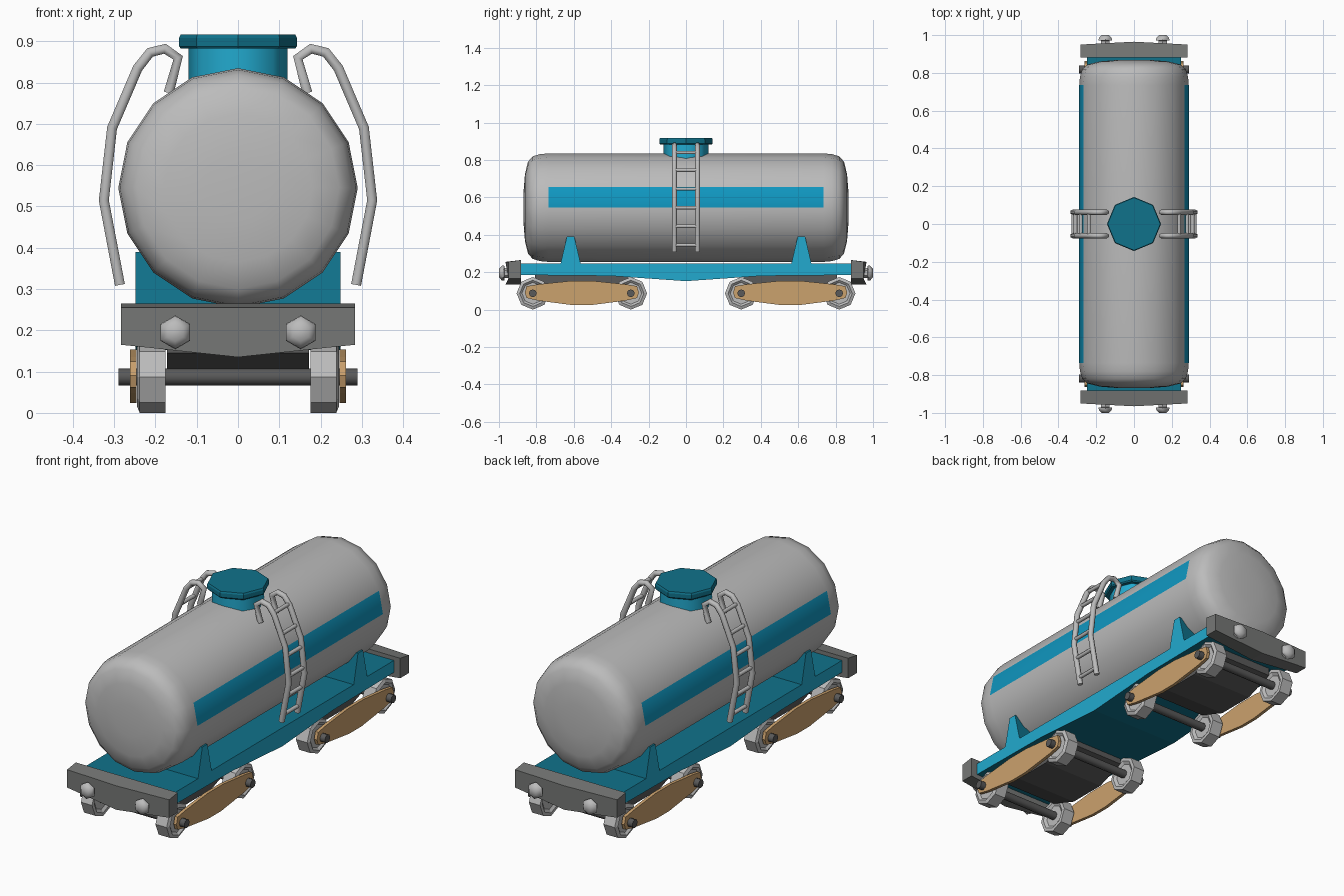
import bpy, bmesh, math
from mathutils import Vector

if "Cube" in bpy.data.objects:
    bpy.data.objects.remove(bpy.data.objects["Cube"])


def material(name, *rgb):
    m = bpy.data.materials.new(name)
    m.diffuse_color = (*rgb, 1)
    m.use_nodes = True
    m.node_tree.nodes["Principled BSDF"].inputs["Base Color"].default_value = m.diffuse_color
    return m


LIGHT = material("light_grey", 0.50, 0.50, 0.50)
TEAL = material("bright_teal", 0.016, 0.40, 0.62)
STRIPE = material("stripe_blue", 0.005, 0.31, 0.53)
DEEP = material("deep_teal", 0.005, 0.17, 0.26)
GREY = material("mid_grey", 0.18, 0.185, 0.18)
DARK = material("dark_grey", 0.10, 0.10, 0.10)
TAN = material("tan", 0.60, 0.36, 0.155)


def finish(name, bm, mats, rule=None, smooth=0):
    bmesh.ops.recalc_face_normals(bm, faces=bm.faces[:])
    if rule:
        for f in bm.faces:
            f.material_index = rule(f)
    me = bpy.data.meshes.new(name)
    bm.to_mesh(me)
    bm.free()
    ob = bpy.data.objects.new(name, me)
    bpy.context.collection.objects.link(ob)
    for m in mats:
        me.materials.append(m)
    if smooth:
        bpy.ops.object.select_all(action='DESELECT')
        ob.select_set(True)
        bpy.context.view_layer.objects.active = ob
        bpy.ops.object.shade_smooth_by_angle(angle=math.radians(smooth))
    return ob


def lathe(name, profile, sides, axis, centre, mats, rule=None, smooth=0):
    """Rings of (radius, height) round an axis, with capped ends."""
    bm = bmesh.new()
    rings = []
    for r, h in profile:
        ring = []
        for i in range(sides):
            a = 2 * math.pi * i / sides
            u, v = r * math.sin(a), r * math.cos(a)
            p = {'x': (h, u, v), 'y': (u, h, v), 'z': (u, v, h)}[axis]
            ring.append(bm.verts.new(Vector(p) + Vector(centre)))
        rings.append(ring)
    for a, b in zip(rings, rings[1:]):
        for i in range(sides):
            j = (i + 1) % sides
            bm.faces.new((a[i], a[j], b[j], b[i]))
    bm.faces.new(rings[0])
    bm.faces.new(rings[-1])
    return finish(name, bm, mats, rule, smooth)


def prism(name, pts, axis, lo, hi, mats, rule=None):
    """Extrude a flat outline along x (pts are y,z) or y (pts are x,z)."""
    bm = bmesh.new()
    place = (lambda p, d: (d, *p)) if axis == 'x' else (lambda p, d: (p[0], d, p[1]))
    a, b = [[bm.verts.new(place(p, d)) for p in pts] for d in (lo, hi)]
    bm.faces.new(a)
    bm.faces.new(b)
    for i in range(len(pts)):
        j = (i + 1) % len(pts)
        bm.faces.new((a[i], a[j], b[j], b[i]))
    return finish(name, bm, mats, rule)


def tube(name, paths, radius, mat):
    cu = bpy.data.curves.new(name, 'CURVE')
    cu.dimensions = '3D'
    cu.bevel_depth = radius
    cu.bevel_resolution = 1
    cu.use_fill_caps = True
    for path in paths:
        s = cu.splines.new('POLY')
        s.points.add(len(path) - 1)
        for p, co in zip(s.points, path):
            p.co = (*co, 1)
        s.use_smooth = True
    cu.materials.append(mat)
    ob = bpy.data.objects.new(name, cu)
    bpy.context.collection.objects.link(ob)
    bpy.ops.object.select_all(action='DESELECT')
    ob.select_set(True)
    bpy.context.view_layer.objects.active = ob
    bpy.ops.object.convert(target='MESH')


# Tank with a stripe along one facet of each side
end = [(0.29, 0.735), (0.286, 0.78), (0.274, 0.82), (0.245, 0.845), (0.18, 0.861), (0.08, 0.869)]
TZ = 0.545


def stripe_rule(f):
    c = f.calc_center_median()
    return int(abs(c.y) < 0.1 and abs(c.x) > 0.2 and TZ < c.z < 0.65)


lathe("tank", [(r, -y) for r, y in reversed(end)] + end, 16, 'y', (0, 0, TZ),
      [LIGHT, STRIPE], stripe_rule, 40)

# Filling dome
lathe("dome_neck", [(0.12, 0.77), (0.12, 0.89)], 8, 'z', (0, 0, 0), [TEAL], None, 50)
lathe("dome_lid", [(0.138, 0.882), (0.143, 0.888), (0.143, 0.908), (0.139, 0.916)], 8, 'z',
      (0, 0, 0), [DEEP])

# Underframe: bright sides, deeper top and bottom
side_bright = lambda f: 0 if abs(f.normal.x) > 0.5 else 1
prism("underframe", [(-0.885, 0.245), (-0.885, 0.185), (-0.4, 0.18), (0, 0.152),
                     (0.4, 0.18), (0.885, 0.185), (0.885, 0.245)],
      'x', -0.248, 0.248, [TEAL, DEEP], side_bright)

rail = [(0.286, 0.31), (0.325, 0.515), (0.305, 0.69), (0.243, 0.835),
        (0.213, 0.873), (0.177, 0.882), (0.145, 0.86), (0.168, 0.775)]


def rail_x(z):
    for (x0, z0), (x1, z1) in zip(rail, rail[1:]):
        if z0 <= z <= z1:
            return x0 + (x1 - x0) * (z - z0) / (z1 - z0)


for s in (-1, 1):
    end_name = "front" if s < 0 else "back"
    side_name = "left" if s < 0 else "right"

    # Tank saddle
    c = 0.617 * s
    prism(end_name + "_saddle", [(c - 0.055, 0.24), (c + 0.055, 0.24),
                                 (c + 0.02, 0.39), (c - 0.02, 0.39)],
          'x', -0.248, 0.248, [TEAL, DEEP], side_bright)

    # End beam, with its outer face pointed in the middle
    beam = prism(end_name + "_beam", [(-0.283, 0.265), (-0.283, 0.165), (0, 0.135),
                                      (0.283, 0.165), (0.283, 0.265), (0, 0.265)],
                 'y', 0.882 * s, 0.95 * s, [GREY])
    for v in beam.data.vertices:
        if abs(v.co.y) > 0.92:
            if abs(v.co.x) < 0.01:
                v.co.y = 0.965 * s
            if v.co.z > 0.2:
                v.co.z = 0.255

    # Buffers
    for x in (-0.152, 0.152):
        lathe(end_name + "_buffer", [(0.026, 0.94 * s), (0.026, 0.97 * s), (0.041, 0.972 * s),
                                     (0.039, 0.985 * s), (0.022, 1.0 * s)],
              6, 'y', (x, 0, 0.195), [LIGHT], None, 50)

    # Ladder hooked over the tank
    rails = [[(s * x, y, z) for x, z in rail] for y in (-0.062, 0.062)]
    tube(side_name + "_ladder_rails", rails, 0.014, LIGHT)
    rungs = [[(s * rail_x(z), y, z) for y in (-0.062, 0.062)]
             for z in (0.345, 0.445, 0.545, 0.645, 0.745, 0.84)]
    tube(side_name + "_ladder_rungs", rungs, 0.010, LIGHT)

    # Bogie: centre block, side frames, axles and wheels
    b = 0.557 * s
    prism(end_name + "_bogie_block", [(b - 0.25, 0.19), (b - 0.25, 0.145), (b - 0.1, 0.09),
                                      (b + 0.1, 0.09), (b + 0.25, 0.145), (b + 0.25, 0.19)],
          'x', -0.172, 0.172, [DARK])
    half = [(0.295, 0.062), (0.305, 0.09), (0.295, 0.125), (0.235, 0.135), (0.06, 0.153)]
    low = [(0.05, 0.024), (0.235, 0.048)]
    outline = low + half
    outline = [(b + y, z) for y, z in outline] + [(b - y, z) for y, z in reversed(outline)]
    for x in (-1, 1):
        prism(end_name + "_bogie_side_frame", outline, 'x', 0.246 * x, 0.262 * x, [TAN])
    for d in (-0.262, 0.262):
        lathe(end_name + "_axle", [(0.021, -0.29), (0.021, 0.29)], 8, 'x',
              (0, b + d, 0.087), [DARK], None, 50)
        for x in (-1, 1):
            lathe(end_name + "_wheel", [(0.055, 0.185 * x), (0.07, 0.175 * x), (0.087, 0.176 * x),
                                        (0.087, 0.238 * x), (0.07, 0.245 * x), (0.058, 0.235 * x)],
                  8, 'x', (0, b + d, 0.087), [LIGHT])
